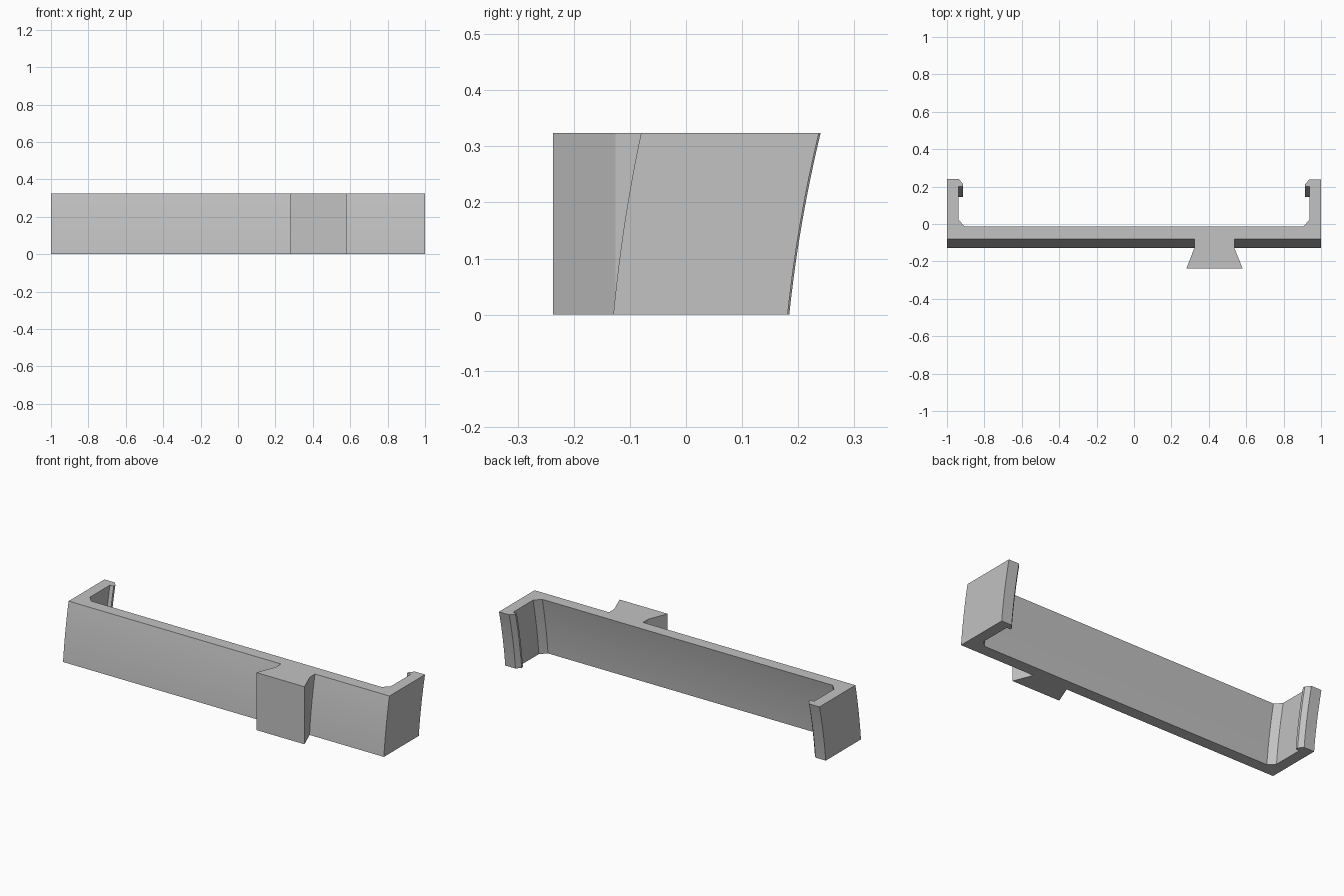
import bpy, bmesh
from math import hypot, sqrt, radians

cube = bpy.data.objects.get("Cube")
if cube:
    bpy.data.objects.remove(cube, do_unlink=True)

HEIGHT = 0.324
ARC_Y, ARC_Z = 2.658, -0.26      # centre of the gentle sideways curve
STEPS = 20

grey = bpy.data.materials.new("plain grey")
grey.use_nodes = True
colour = (0.54, 0.54, 0.54, 1)
grey.diffuse_color = colour
grey.node_tree.nodes["Principled BSDF"].inputs["Base Color"].default_value = colour


def curved(x, y, z):
    """Slide a point of the top outline along its concentric arc to height z."""
    radius = hypot(ARC_Y - y, HEIGHT - ARC_Z)
    return x, ARC_Y - sqrt(radius ** 2 - (z - ARC_Z) ** 2), z


def straight(x, y, z):
    return x, y, z


def sweep(name, outline, place, steps):
    """Skin a closed outline through successive heights and cap both ends."""
    bm = bmesh.new()
    rings = [[bm.verts.new(place(x, y, HEIGHT * i / steps)) for x, y in outline]
             for i in range(steps + 1)]
    n = len(outline)
    for low, high in zip(rings, rings[1:]):
        for j in range(n):
            k = (j + 1) % n
            bm.faces.new((low[j], low[k], high[k], high[j]))
    bm.faces.new(rings[0][::-1])
    bm.faces.new(rings[-1])
    bmesh.ops.recalc_face_normals(bm, faces=bm.faces)
    mesh = bpy.data.meshes.new(name)
    bm.to_mesh(mesh)
    bm.free()
    mesh.materials.append(grey)
    obj = bpy.data.objects.new(name, mesh)
    bpy.context.collection.objects.link(obj)
    bpy.ops.object.select_all(action='DESELECT')
    obj.select_set(True)
    bpy.context.view_layer.objects.active = obj
    bpy.ops.object.shade_smooth_by_angle(angle=radians(20))
    return obj


def arm(tip):
    """Half outline: outer corner, hooked tip, inner corner chamfer."""
    return [(1, -0.08), (1, tip), (0.936, tip), (0.915, tip - 0.025),
            (0.915, 0.2), (0.938, 0.2), (0.938, 0.022), (0.905, -0.013)]


# Curved wall with a hooked arm at each end
left_half = arm(0.237)
right_half = [(-x, y) for x, y in reversed(arm(0.24))]
sweep("hooked_bracket", left_half + right_half, curved, STEPS)

# Upright dovetail block on the front, its neck buried in the wall
MID = 0.43
half = [(0.106, -0.072), (0.106, -0.126), (0.15, -0.237)]
dovetail = [(MID + x, y) for x, y in half] + [(MID - x, y) for x, y in reversed(half)]
sweep("dovetail_block", dovetail, straight, 1)
